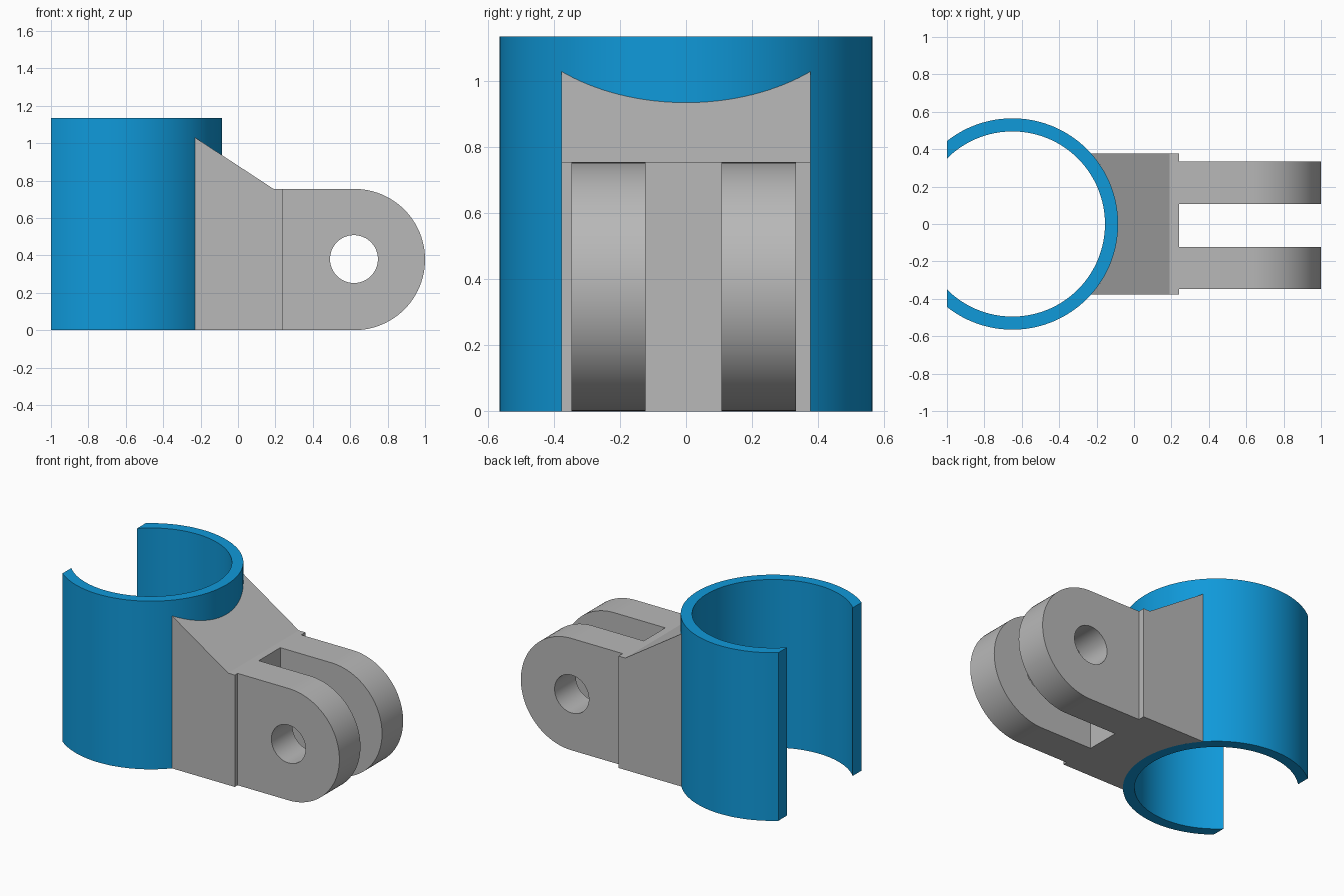
import bpy, bmesh
from math import sin, cos, asin, acos, pi, radians

if "Cube" in bpy.data.objects:
    bpy.data.objects.remove(bpy.data.objects["Cube"])

RING_X, R_OUT, R_IN, RING_H = -0.65, 0.565, 0.495, 1.135
ARM_H = 0.755


def material(name, rgb):
    m = bpy.data.materials.new(name)
    m.diffuse_color = (*rgb, 1)
    m.use_nodes = True
    m.node_tree.nodes["Principled BSDF"].inputs["Base Color"].default_value = m.diffuse_color
    return m


blue = material("blue", (0.005, 0.32, 0.70))
grey = material("grey", (0.48, 0.48, 0.48))


def finish(obj, mat):
    """Weld, fix normals, colour and shade."""
    bm = bmesh.new()
    bm.from_mesh(obj.data)
    bmesh.ops.remove_doubles(bm, verts=bm.verts, dist=1e-5)
    bmesh.ops.recalc_face_normals(bm, faces=bm.faces)
    bm.to_mesh(obj.data)
    bm.free()
    obj.data.materials.clear()
    obj.data.materials.append(mat)
    bpy.ops.object.select_all(action='DESELECT')
    obj.select_set(True)
    bpy.context.view_layer.objects.active = obj
    bpy.ops.object.shade_smooth_by_angle(angle=radians(30))


def mesh_object(name, bm, mat):
    me = bpy.data.meshes.new(name)
    bm.to_mesh(me)
    bm.free()
    obj = bpy.data.objects.new(name, me)
    bpy.context.collection.objects.link(obj)
    finish(obj, mat)


def ring_point(r, a):
    return (RING_X + r * cos(a), r * sin(a))


# Open clip ring: both ends cut flat at x = -1
bm = bmesh.new()
n = 96
a_out, a_in = acos((-1 - RING_X) / R_OUT), acos((-1 - RING_X) / R_IN)
sections = []
for i in range(n + 1):
    t = 2 * i / n - 1
    po, pi_ = ring_point(R_OUT, a_out * t), ring_point(R_IN, a_in * t)
    sections.append([bm.verts.new((*p, z)) for p, z in
                     ((po, 0), (po, RING_H), (pi_, RING_H), (pi_, 0))])
for s, t in zip(sections, sections[1:]):
    for k in range(4):
        bm.faces.new((s[k], s[(k + 1) % 4], t[(k + 1) % 4], t[k]))
bm.faces.new(sections[0])
bm.faces.new(sections[-1])
mesh_object("clip_ring", bm, blue)

# Mounting block: curved back against the ring, sloping top, short flat ledge
bm = bmesh.new()
HALF, BREAK_X, FRONT_X = 0.377, 0.19, 0.24
a = asin(HALF / R_OUT)
arc = [ring_point(R_OUT, a * (2 * i / 32 - 1)) for i in range(33)]


def top_z(x):
    return ARM_H + max(0, BREAK_X - x) * 0.655


low = [bm.verts.new((x, y, 0)) for x, y in arc]
high = [bm.verts.new((x, y, top_z(x))) for x, y in arc]
for i in range(32):
    bm.faces.new((low[i], low[i + 1], high[i + 1], high[i]))
b0, b1 = [bm.verts.new((BREAK_X, y, ARM_H)) for y in (-HALF, HALF)]
f0, f1 = [bm.verts.new((FRONT_X, y, ARM_H)) for y in (-HALF, HALF)]
g0, g1 = [bm.verts.new((FRONT_X, y, 0)) for y in (-HALF, HALF)]
bm.faces.new(high + [b1, b0])
bm.faces.new((b0, b1, f1, f0))
bm.faces.new((f0, f1, g1, g0))
bm.faces.new(low + [g1, g0])
bm.faces.new((low[0], high[0], b0, f0, g0))
bm.faces.new((low[-1], high[-1], b1, f1, g1))
mesh_object("mounting_block", bm, grey)


# Hinge arms: rounded plates with a bolt hole
def arc_points(cx, cz, r, start, end, count):
    return [(cx + r * cos(start + (end - start) * i / count),
             cz + r * sin(start + (end - start) * i / count)) for i in range(count + 1)]


def hinge_arm(name, y0, y1):
    r = ARM_H / 2
    outline = [(FRONT_X, 0)] + arc_points(1 - r, r, r, -pi / 2, pi / 2, 48) + [(FRONT_X, ARM_H)]
    hole = arc_points(0.62, 0.38, 0.128, 0, 2 * pi, 48)[:-1]
    cu = bpy.data.curves.new(name, 'CURVE')
    cu.dimensions, cu.fill_mode, cu.extrude = '2D', 'BOTH', (y1 - y0) / 2
    for pts in (outline, hole):
        sp = cu.splines.new('POLY')
        sp.points.add(len(pts) - 1)
        for p, (x, z) in zip(sp.points, pts):
            p.co = (x, z, 0, 1)
        sp.use_cyclic_u = True
    obj = bpy.data.objects.new(name, cu)
    bpy.context.collection.objects.link(obj)
    obj.rotation_euler = (pi / 2, 0, 0)
    obj.location.y = (y0 + y1) / 2
    bpy.ops.object.select_all(action='DESELECT')
    obj.select_set(True)
    bpy.context.view_layer.objects.active = obj
    bpy.ops.object.convert(target='MESH')
    finish(bpy.context.view_layer.objects.active, grey)


hinge_arm("hinge_arm_front", -0.347, -0.122)
hinge_arm("hinge_arm_back", 0.108, 0.333)
